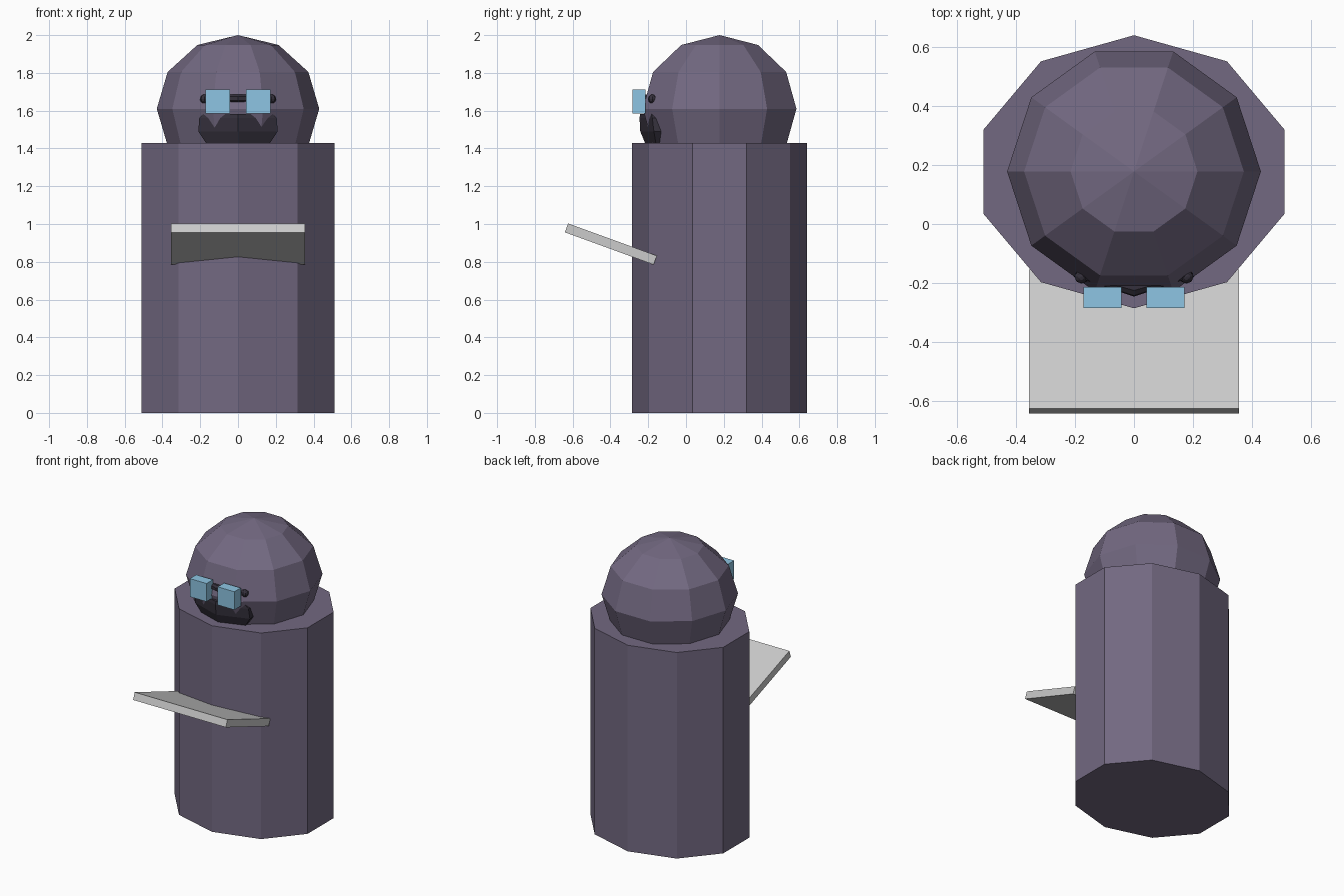
import bpy, math

if "Cube" in bpy.data.objects:
    bpy.data.objects.remove(bpy.data.objects["Cube"])


def material(name, rgb):
    m = bpy.data.materials.new(name)
    m.diffuse_color = (*rgb, 1)
    m.use_nodes = True
    m.node_tree.nodes["Principled BSDF"].inputs["Base Color"].default_value = m.diffuse_color
    return m


purple = material("purple", (0.17, 0.14, 0.22))
blue = material("blue", (0.27, 0.56, 0.77))
dark = material("dark", (0.035, 0.03, 0.045))


def finish(name, scale=(1, 1, 1), mat=None):
    ob = bpy.context.object
    ob.name = name
    ob.scale = scale
    if mat:
        ob.data.materials.append(mat)
    return ob


def wedge_band(name, rows, depth, mat):
    """Band folded around the face; rows = (z, half width, y centre, y end)."""
    verts, faces = [], []
    for z, w, yc, ye in rows:
        verts += [(-w, ye, z), (0, yc, z), (w, ye, z),
                  (w, ye + depth, z), (0, yc + depth, z), (-w, ye + depth, z)]
    n = len(rows)
    for r in range(n - 1):
        for i in range(6):
            a, b = r * 6 + i, r * 6 + (i + 1) % 6
            faces.append((a, b, b + 6, a + 6))
    t = (n - 1) * 6
    faces += [(0, 5, 4, 1), (1, 4, 3, 2), (t, t + 1, t + 4, t + 5), (t + 1, t + 2, t + 3, t + 4)]
    me = bpy.data.meshes.new(name)
    me.from_pydata(verts, [], faces)
    me.materials.append(mat)
    bpy.context.collection.objects.link(bpy.data.objects.new(name, me))


# Ten-sided body, a vertex facing front
bpy.ops.mesh.primitive_cylinder_add(vertices=10, radius=1, depth=1.43, location=(0, 0.177, 0.715))
finish("body", (0.536, 0.4625, 1), purple)

# Low-poly head, turned so a vertex faces front
bpy.ops.mesh.primitive_uv_sphere_add(segments=10, ring_count=6, radius=1,
                                     location=(0, 0.178, 1.61), rotation=(0, 0, math.pi / 2))
finish("head", (0.4275, 0.43, 0.39), purple)

# Eyes
for side, label in ((-1, "left"), (1, "right")):
    bpy.ops.mesh.primitive_cube_add(size=1, location=(side * 0.107, -0.249, 1.648))
    finish("eye_" + label, (0.128, 0.07, 0.126), blue)

# Bar behind the eyes, with thicker ends
wedge_band("eye_bar", [(1.645, 0.17, -0.225, -0.178), (1.655, 0.195, -0.243, -0.18),
                       (1.675, 0.195, -0.243, -0.18), (1.685, 0.17, -0.225, -0.178)], 0.05, dark)
for side, label in ((-1, "left"), (1, "right")):
    bpy.ops.mesh.primitive_uv_sphere_add(segments=8, ring_count=6, radius=0.024,
                                         location=(side * 0.178, -0.178, 1.662))
    finish("bar_end_" + label, (1, 1, 1), dark)

# Mouth piece, tapering down into the collar
wedge_band("mouth", [(1.40, 0.15, -0.205, -0.155), (1.49, 0.21, -0.242, -0.17),
                     (1.56, 0.205, -0.246, -0.178), (1.582, 0.185, -0.243, -0.182)], 0.07, dark)

# Tilted tray on the chest
bpy.ops.mesh.primitive_cube_add(size=1, location=(0, -0.398, 0.894),
                                rotation=(-math.radians(20), 0, 0))
finish("tray", (0.712, 0.50, 0.05))
